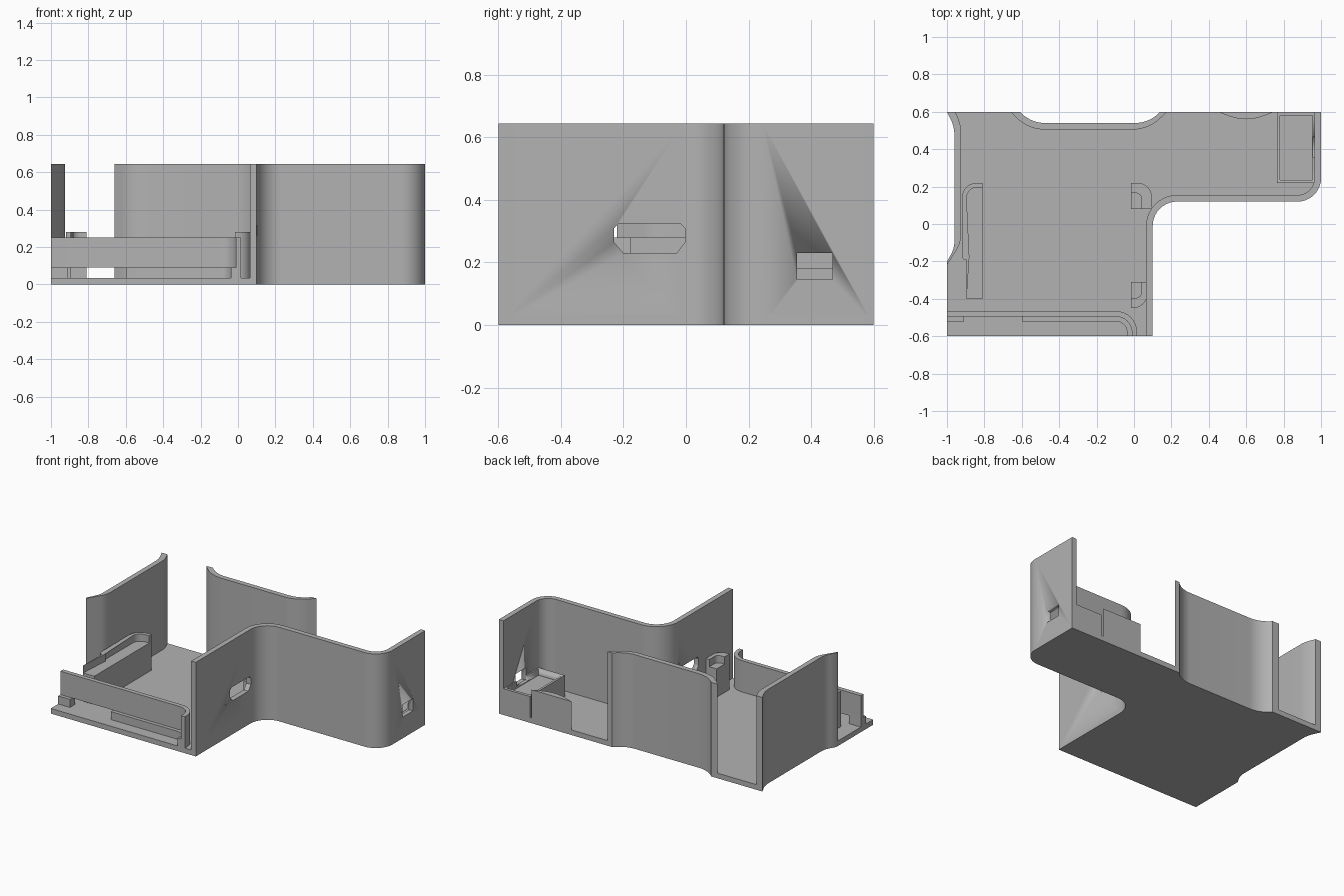
import bpy, math
from mathutils import Vector

cube = bpy.data.objects.get("Cube")
if cube:
    bpy.data.objects.remove(cube, do_unlink=True)

GREY = (0.45, 0.45, 0.45, 1)
mat = bpy.data.materials.new("plain grey")
mat.use_nodes = True
mat.diffuse_color = GREY
mat.node_tree.nodes["Principled BSDF"].inputs["Base Color"].default_value = GREY

FLOOR, TOP, BACK = 0.035, 0.645, 0.6


def fillet(points, steps=10):
    """Path through (x, y[, radius]) points with rounded corners."""
    path = []
    for i, p in enumerate(points):
        c = Vector(p[:2])
        if len(p) < 3:
            path.append(c)
            continue
        a = (Vector(points[i - 1][:2]) - c).normalized()
        b = (Vector(points[(i + 1) % len(points)][:2]) - c).normalized()
        half = a.angle(b) / 2
        centre = c + (a + b).normalized() * p[2] / math.sin(half)
        u = c + a * p[2] / math.tan(half) - centre
        v = c + b * p[2] / math.tan(half) - centre
        sweep = u.angle_signed(v)
        for k in range(steps + 1):
            t = -sweep * k / steps
            path.append(centre + Vector((u.x * math.cos(t) - u.y * math.sin(t),
                                         u.x * math.sin(t) + u.y * math.cos(t))))
    return path


def prism(name, outline, low, high, axis="z"):
    """Extrude a closed outline along z, or along x for a (y, z) outline."""
    def place(p, h):
        return (p[0], p[1], h) if axis == "z" else (h, p[0], p[1])
    n = len(outline)
    verts = [place(p, h) for h in (low, high) for p in outline]
    area = sum(outline[i - 1][0] * outline[i][1] - outline[i][0] * outline[i - 1][1]
               for i in range(n))
    faces = [tuple(reversed(range(n))), tuple(range(n, 2 * n))]
    faces += [(i, (i + 1) % n, (i + 1) % n + n, i + n) for i in range(n)]
    if area < 0:
        faces = [f[::-1] for f in faces]
    mesh = bpy.data.meshes.new(name)
    mesh.from_pydata(verts, [], faces)
    mesh.materials.append(mat)
    mesh.shade_smooth()
    mesh.set_sharp_from_angle(angle=math.radians(30))
    obj = bpy.data.objects.new(name, mesh)
    bpy.context.collection.objects.link(obj)
    return obj


def rect(x0, x1, y0, y1):
    return [(x0, y0), (x1, y0), (x1, y1), (x0, y1)]


def cut(obj, cutter):
    mod = obj.modifiers.new("cut", "BOOLEAN")
    mod.operation, mod.solver, mod.object = "DIFFERENCE", "EXACT", cutter
    graph = bpy.context.evaluated_depsgraph_get()
    obj.data = bpy.data.meshes.new_from_object(obj.evaluated_get(graph))
    obj.modifiers.clear()
    bpy.data.objects.remove(cutter, do_unlink=True)


# Wall paths, outside and inside
side_out = fillet([(0.1, -0.6), (0.1, 0.12, 0.13), (1, 0.12, 0.125), (1, BACK)])
side_in = fillet([(0.065, -0.6), (0.065, 0.155, 0.165), (0.965, 0.155, 0.09), (0.965, BACK)])
back_out = fillet([(0.14, BACK), (0.08, 0.54, 0.18), (-0.55, 0.54, 0.18), (-0.61, BACK)])
back_in = fillet([(0.175, BACK), (0.08, 0.505, 0.21), (-0.565, 0.505, 0.21), (-0.66, BACK)])
left_out = fillet([(-1, BACK), (-0.96, 0.52, 0.2), (-0.96, -0.13, 0.15), (-1, -0.2)])
left_in = fillet([(-0.955, BACK), (-0.925, 0.53, 0.2), (-0.925, -0.1, 0.15), (-1, -0.22)])

# Floor and the three tall walls
prism("floor", side_out + back_out + left_out + [Vector((-1, -0.6))], 0, FLOOR)
side_wall = prism("side_wall", side_out + side_in[::-1], 0, TOP)
prism("back_wall", back_out + back_in[::-1], 0, TOP)
prism("left_wall", left_out + left_in[::-1], 0, TOP)

# Corner tray with a shallow recess
tray = prism("corner_tray", rect(0.765, 0.97, 0.22, BACK), FLOOR, 0.18)
cut(tray, prism("tray_recess", rect(0.78, 0.955, 0.235, 0.58), 0.135, 0.3))

# Openings through the side wall
slot = [(-0.23, 0.31), (-0.215, 0.325), (-0.018, 0.325), (-0.003, 0.31),
        (-0.003, 0.265), (-0.03, 0.23), (-0.2, 0.23), (-0.23, 0.265)]
cut(side_wall, prism("slot_cutter", slot, 0.03, 0.15, "x"))
for part in (side_wall, tray):
    cut(part, prism("window_cutter", rect(0.355, 0.468, 0.145, 0.23), 0.94, 1.05, "x"))

# Low bowed panel at the back edge
bow = [(0.45 + 0.3 * k / 12, BACK - 0.04 * math.sin(math.pi * k / 12)) for k in range(13)]
prism("bowed_panel", bow, FLOOR, 0.23)

# Front rail raised on two feet
rail_out = fillet([(-1, -0.465), (0.017, -0.465, 0.115), (0.017, -0.6)])
rail_in = fillet([(-1, -0.495), (-0.011, -0.495, 0.085), (-0.011, -0.6)])
foot_out = fillet([(-0.6, -0.465), (0.017, -0.465, 0.115), (0.017, -0.6)])
foot_in = fillet([(-0.6, -0.52), (-0.037, -0.52, 0.06), (-0.037, -0.6)])
prism("front_rail", rail_out + rail_in[::-1], 0.09, 0.25)
prism("long_rail_foot", foot_out + foot_in[::-1], FLOOR, 0.09)
prism("short_rail_foot", rect(-1, -0.91, -0.52, -0.465), FLOOR, 0.09)

# Hooked holder beside the left wall
hook_out = fillet([(-0.92, -0.4, 0.02), (-0.92, 0.22, 0.08), (-0.81, 0.22)])
hook_out.insert(0, Vector((-0.895, -0.4)))
hook_in = fillet([(-0.895, -0.4), (-0.895, 0.195, 0.055), (-0.81, 0.195)])
prism("holder_rim", hook_out + hook_in[:0:-1], FLOOR, 0.28)
prism("holder_ledge", hook_in + [Vector((-0.81, -0.4))], FLOOR, 0.23)

# Mirrored corner holders beside the side wall
for name, y, s, x in (("rear", 0.08, 1, 0.095), ("front", -0.31, -1, 0.07)):
    rim_out = fillet([(x, y), (x, y + s * 0.14, 0.075), (-0.015, y + s * 0.14)])
    rim_in = fillet([(0.04, y), (0.04, y + s * 0.085, 0.03), (-0.015, y + s * 0.085)])
    prism(name + "_holder_rim", rim_out + rim_in[::-1], FLOOR, 0.28)
    prism(name + "_holder_ledge", rim_in + [Vector((-0.015, y))], FLOOR, 0.23)
